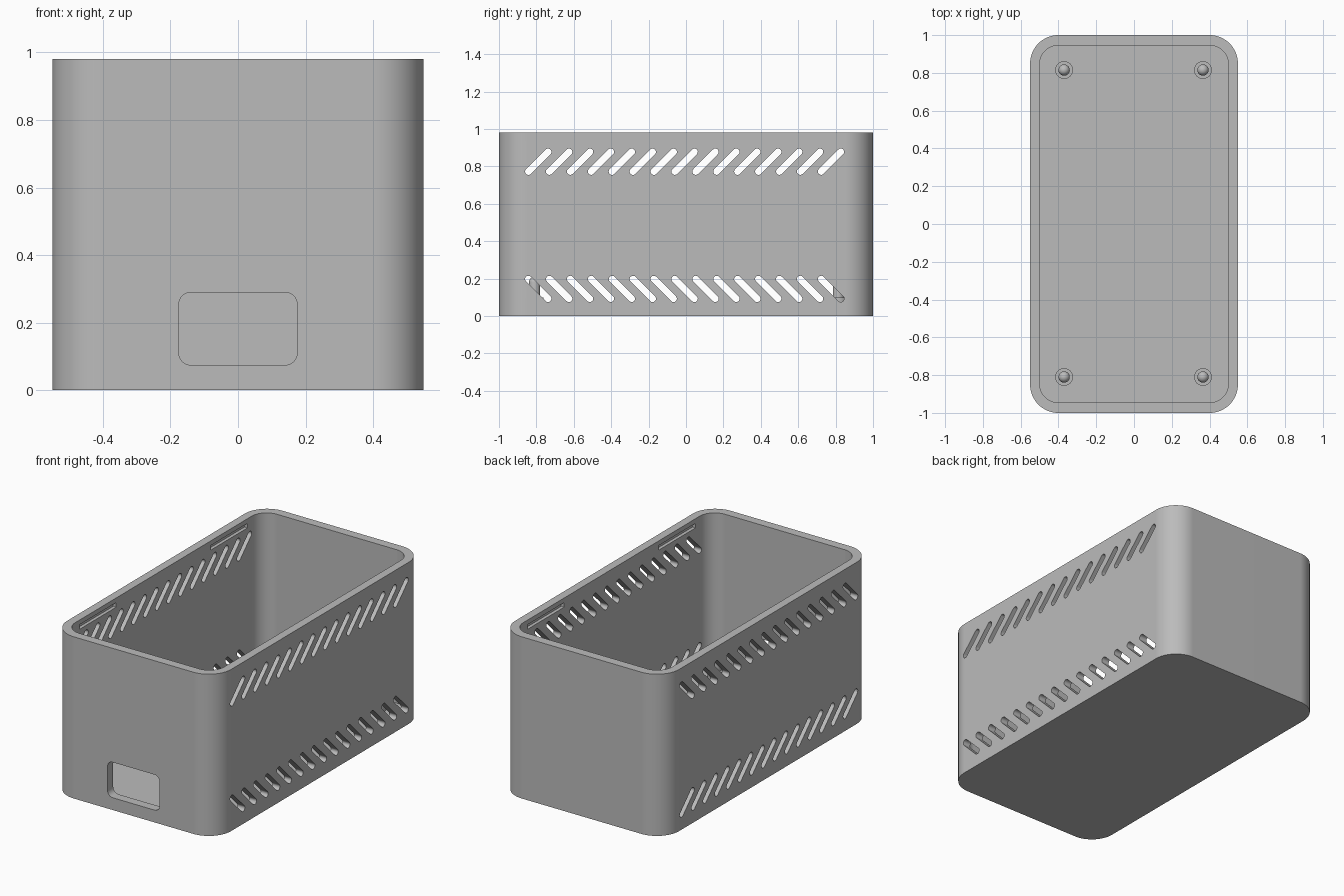
import bpy, bmesh, math
from mathutils import Matrix, Vector

cube = bpy.data.objects.get("Cube")
if cube:
    bpy.data.objects.remove(cube, do_unlink=True)

GREY = bpy.data.materials.new("plain grey")
GREY.use_nodes = True
GREY.diffuse_color = (0.5, 0.5, 0.5, 1)
GREY.node_tree.nodes["Principled BSDF"].inputs["Base Color"].default_value = (0.5, 0.5, 0.5, 1)

# Axis frames: outline (u, v) and extrusion direction w
FRAME_Z = Matrix.Identity(3)
FRAME_X = Matrix(((0, 0, 1), (1, 0, 0), (0, 1, 0)))
FRAME_Y = Matrix(((1, 0, 0), (0, 0, -1), (0, 1, 0)))


def rounded_rect(w, h, r, center=(0, 0), angle=0, segs=8):
    """Outline of a rounded rectangle, turned and moved in its plane."""
    pts = []
    for k, (sx, sy) in enumerate(((1, 1), (-1, 1), (-1, -1), (1, -1))):
        for i in range(segs + 1):
            a = (k + i / segs) * math.pi / 2
            pts.append(Vector((sx * (w / 2 - r) + r * math.cos(a),
                               sy * (h / 2 - r) + r * math.sin(a))))
    return [Matrix.Rotation(angle, 2) @ p + Vector(center) for p in pts]


def add_prism(bm, outline, lo, hi, frame):
    ends = [[bm.verts.new(frame @ Vector((p.x, p.y, d))) for p in outline] for d in (lo, hi)]
    bm.faces.new(ends[0][::-1])
    bm.faces.new(ends[1])
    n = len(outline)
    for i in range(n):
        j = (i + 1) % n
        bm.faces.new((ends[0][i], ends[0][j], ends[1][j], ends[1][i]))


def make_object(name, bm):
    bmesh.ops.recalc_face_normals(bm, faces=bm.faces)
    mesh = bpy.data.meshes.new(name)
    bm.to_mesh(mesh)
    bm.free()
    mesh.materials.append(GREY)
    obj = bpy.data.objects.new(name, mesh)
    bpy.context.collection.objects.link(obj)
    return obj


def prisms(name, items, frame):
    bm = bmesh.new()
    for outline, lo, hi in items:
        add_prism(bm, outline, lo, hi, frame)
    return make_object(name, bm)


def activate(obj):
    bpy.ops.object.select_all(action="DESELECT")
    obj.select_set(True)
    bpy.context.view_layer.objects.active = obj


def cut(target, cutter):
    mod = target.modifiers.new("cut", "BOOLEAN")
    mod.operation = "DIFFERENCE"
    mod.solver = "EXACT"
    mod.object = cutter
    activate(target)
    bpy.ops.object.modifier_apply(modifier=mod.name)
    bpy.data.objects.remove(cutter, do_unlink=True)


HEIGHT, FLOOR = 0.98, 0.05

# Open box with rounded corners
case = prisms("case", [(rounded_rect(1.1, 2, 0.15, segs=16), 0, HEIGHT)], FRAME_Z)
cut(case, prisms("cavity_cutter",
                 [(rounded_rect(1.0, 1.89, 0.1, segs=16), FLOOR, HEIGHT + 0.1)], FRAME_Z))

# Slanted vents through both long walls
vents = []
for z, tilt in ((0.825, 45), (0.145, -45)):
    for i in range(15):
        y = -0.79 + i * 0.1118
        vents.append((rounded_rect(0.184, 0.036, 0.0179, (y, z), math.radians(tilt)), -0.7, 0.7))
cut(case, prisms("vent_cutter", vents, FRAME_X))

# Port opening in the front wall
cut(case, prisms("port_cutter",
                 [(rounded_rect(0.35, 0.215, 0.035, (0, 0.182)), 0.8, 1.1)], FRAME_Y))

# Lid catch grooves inside the long walls
grooves = [(rounded_rect(0.35, 0.028, 0.004, (s * 0.628, 0.938)), -0.52, 0.52) for s in (-1, 1)]
cut(case, prisms("groove_cutter", grooves, FRAME_X))

activate(case)
bpy.ops.object.shade_smooth_by_angle(angle=math.radians(30))
case.modifiers.new("even_normals", "WEIGHTED_NORMAL").keep_sharp = True

# Board pegs: wide foot, thin pin and round tip, turned from one profile
R = 0.03
PROFILE = [(0, FLOOR - 0.01), (0.047, FLOOR - 0.01), (0.047, 0.1), (R, 0.1)]
PROFILE += [(R * math.cos(a), 0.18 + R * math.sin(a))
            for a in (i * math.pi / 12 for i in range(6))] + [(0, 0.18 + R)]
for x, side in ((-0.37, "right"), (0.365, "left")):
    for y, end in ((-0.81, "front"), (0.815, "back")):
        bm = bmesh.new()
        verts = [bm.verts.new((r, 0, z)) for r, z in PROFILE]
        edges = [bm.edges.new(pair) for pair in zip(verts, verts[1:])]
        bmesh.ops.spin(bm, geom=verts + edges, cent=(0, 0, 0), axis=(0, 0, 1),
                       angle=math.tau, steps=24, use_duplicate=False)
        bmesh.ops.remove_doubles(bm, verts=bm.verts, dist=0.0001)
        bmesh.ops.translate(bm, verts=bm.verts, vec=(x, y, 0))
        peg = make_object(f"{end}_{side}_peg", bm)
        activate(peg)
        bpy.ops.object.shade_smooth_by_angle(angle=math.radians(35))
